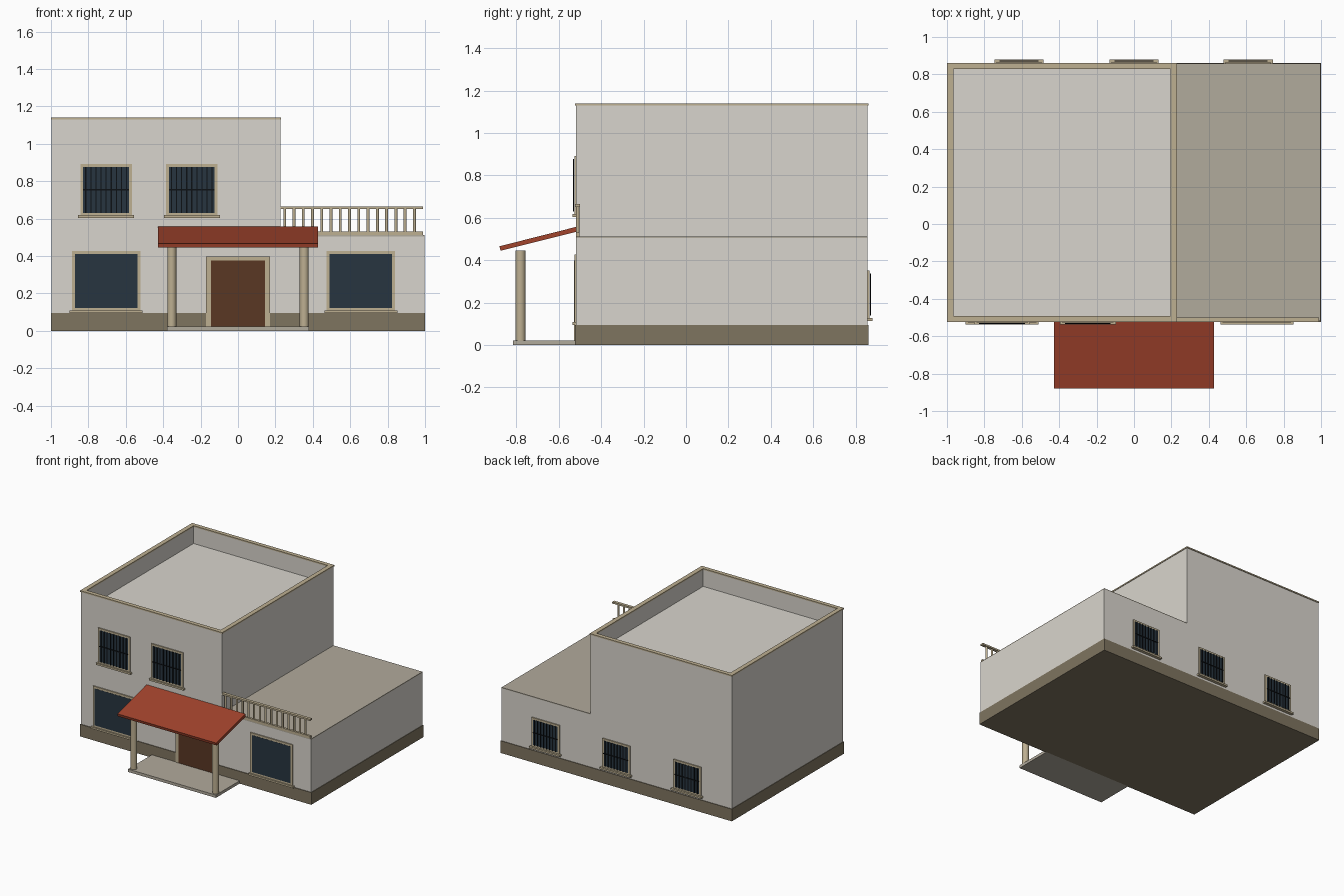
import bpy, bmesh, math

if "Cube" in bpy.data.objects:
    bpy.data.objects.remove(bpy.data.objects["Cube"])


def mat(name, hexcol):
    lin = [(int(hexcol[i:i + 2], 16) / 255) ** 2.2 for i in (0, 2, 4)]
    m = bpy.data.materials.new(name)
    m.diffuse_color = (*lin, 1)
    m.use_nodes = True
    m.node_tree.nodes["Principled BSDF"].inputs["Base Color"].default_value = m.diffuse_color
    return m


WALL = mat("plaster", "D8D4CC")
ROOF = mat("roof_grey", "B0A99B")
TRIM = mat("trim_tan", "BCAE90")
BASE = mat("plinth_brown", "7E7460")
GLASS = mat("glass_dark", "2C3842")
IRON = mat("iron_black", "14171A")
WOOD = mat("door_brown", "5A3A28")
TILE = mat("canopy_red", "A04530")


def finish(name, bm, m):
    bmesh.ops.recalc_face_normals(bm, faces=bm.faces)
    me = bpy.data.meshes.new(name)
    bm.to_mesh(me)
    bm.free()
    me.materials.append(m)
    ob = bpy.data.objects.new(name, me)
    bpy.context.collection.objects.link(ob)
    return ob


def add_box(bm, x0, x1, y0, y1, z0, z1):
    vs = bmesh.ops.create_cube(bm, size=1)["verts"]
    for v in vs:
        v.co = ((x0 + x1) / 2 + v.co.x * (x1 - x0),
                (y0 + y1) / 2 + v.co.y * (y1 - y0),
                (z0 + z1) / 2 + v.co.z * (z1 - z0))


def boxes(name, m, *dims):
    bm = bmesh.new()
    for d in dims:
        add_box(bm, *d)
    return finish(name, bm, m)


def cylinders(name, m, places, r, z0, z1, sides):
    bm = bmesh.new()
    for x, y in places:
        vs = bmesh.ops.create_cone(bm, cap_ends=True, segments=sides, radius1=r,
                                   radius2=r, depth=z1 - z0)["verts"]
        bmesh.ops.translate(bm, verts=vs, vec=(x, y, (z0 + z1) / 2))
    for f in bm.faces:
        f.smooth = len(f.verts) == 4
    for e in bm.edges:
        e.smooth = all(len(f.verts) == 4 for f in e.link_faces)
    return finish(name, bm, m)


def ring(x0, x1, y0, y1, z0, z1, tx, ty):
    # four boxes around a rectangle seen from above
    return [(x0, x1, y0, y0 + ty, z0, z1), (x0, x1, y1 - ty, y1, z0, z1),
            (x0, x0 + tx, y0 + ty, y1 - ty, z0, z1),
            (x1 - tx, x1, y0 + ty, y1 - ty, z0, z1)]


def window(name, cx, w, z0, z1, wall, s, t, sill_out, bars=0):
    # s is the outward y direction, t the frame width
    def span(a, b):
        return tuple(sorted((wall + s * a, wall + s * b)))
    x0, x1 = cx - w / 2, cx + w / 2
    f = span(-0.01, 0.008)
    boxes(name + "_frame", TRIM,
          (x0, x0 + t, *f, z0, z1), (x1 - t, x1, *f, z0, z1),
          (x0 + t, x1 - t, *f, z1 - t, z1), (x0 + t, x1 - t, *f, z0, z0 + t))
    boxes(name + "_glass", GLASS,
          (x0 + t, x1 - t, *span(-0.01, 0.009), z0 + t, z1 - t))
    boxes(name + "_sill", TRIM,
          (x0 - 0.012, x1 + 0.012, *span(-0.01, sill_out), z0 - 0.012, z0 + 0.002))
    if bars:
        iw = w - 2 * t
        b = span(0.011, 0.016)
        parts = [(x0 + t + iw * (i + 0.5) / bars - 0.003,
                  x0 + t + iw * (i + 0.5) / bars + 0.003, *b, z0 + t, z1 - t)
                 for i in range(bars)]
        zm = (z0 + z1) / 2
        parts.append((x0 + t, x1 - t, *b, zm - 0.003, zm + 0.003))
        boxes(name + "_bars", IRON, *parts)


FY, BY = -0.518, 0.857   # front and back wall planes

# Main volumes
boxes("plinth", BASE, (-1, 1, FY - 0.005, BY + 0.005, 0, 0.095))
boxes("ground_floor", WALL, (-0.996, 0.996, FY, BY, 0.02, 0.505))
boxes("terrace_roof", ROOF, (0.226, 0.996, FY, BY, 0.505, 0.512))
boxes("upper_floor", WALL, (-0.996, 0.226, FY, BY, 0.505, 1.0))
boxes("parapet", WALL, *ring(-0.996, 0.226, FY, BY, 1.0, 1.13, 0.03, 0.026))
boxes("parapet_cap", TRIM,
      *ring(-1, 0.23, FY - 0.005, BY + 0.005, 1.13, 1.14, 0.035, 0.032))

# Terrace balustrade
boxes("balustrade_rails", TRIM,
      (0.226, 0.988, FY - 0.002, FY + 0.016, 0.512, 0.532),
      (0.226, 0.988, FY - 0.005, FY + 0.019, 0.652, 0.665))
cylinders("balusters", TRIM, [(0.25 + 0.0495 * i, FY + 0.007) for i in range(15)],
          0.008, 0.53, 0.655, 10)

# Windows
for i, cx in enumerate((-0.705, -0.247)):
    window(f"upper_window_{i}", cx, 0.275, 0.616, 0.892, FY, -1, 0.015, 0.018, 9)
for i, cx in enumerate((-0.705, 0.657)):
    window(f"front_window_{i}", cx, 0.366, 0.106, 0.426, FY, -1, 0.016, 0.018)
for i, cx in enumerate((-0.615, 0.0, 0.61)):
    window(f"back_window_{i}", cx, 0.24, 0.125, 0.352, BY, 1, 0.015, 0.023, 8)

# Door
boxes("door_frame", TRIM, (-0.172, -0.145, FY - 0.01, FY, 0.022, 0.398),
      (0.145, 0.172, FY - 0.01, FY, 0.022, 0.398),
      (-0.145, 0.145, FY - 0.01, FY, 0.375, 0.398))
boxes("door", WOOD, (-0.145, 0.145, FY - 0.009, FY, 0.022, 0.375))

# Porch
boxes("porch_slab", ROOF, (-0.38, 0.38, -0.816, FY, 0, 0.022))
cylinders("porch_columns", TRIM, [(s * 0.354, -0.781) for s in (-1, 1)],
          0.024, 0.022, 0.446, 24)

# Sloping canopy, extruded from its side profile
bm = bmesh.new()
prof = [(-0.88, 0.466), (-0.875, 0.445), (-0.515, 0.535), (-0.52, 0.557)]
face = bm.faces.new([bm.verts.new((-0.427, y, z)) for y, z in prof])
ext = bmesh.ops.extrude_face_region(bm, geom=[face])["geom"]
bmesh.ops.translate(bm, verts=[v for v in ext if isinstance(v, bmesh.types.BMVert)],
                    vec=(0.854, 0, 0))
finish("porch_canopy", bm, TILE)
